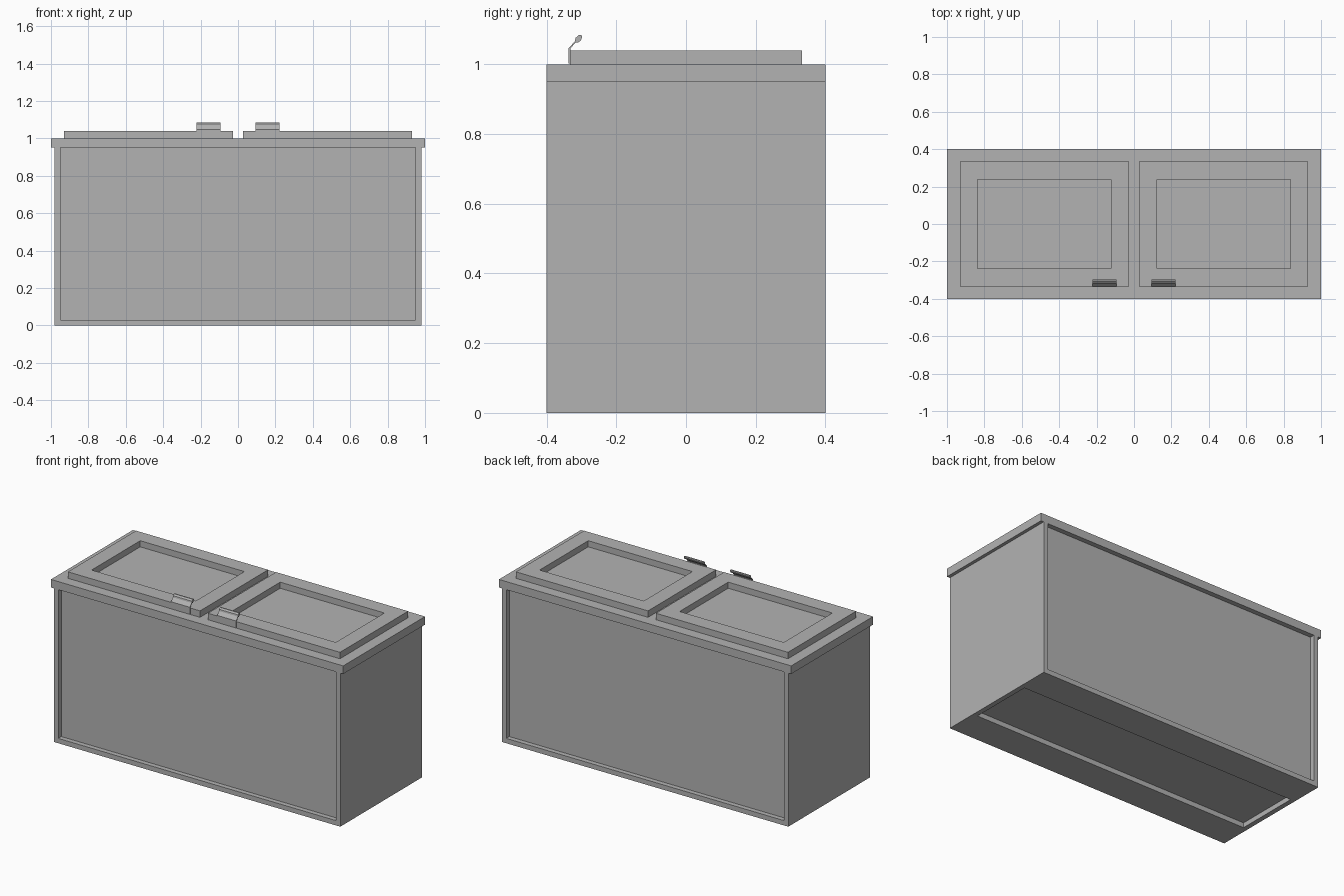
import bpy
import bmesh

cube = bpy.data.objects.get("Cube")
if cube:
    bpy.data.objects.remove(cube, do_unlink=True)

grey = bpy.data.materials.new("plain grey")
grey.use_nodes = True
grey.diffuse_color = (0.45, 0.45, 0.45, 1)
grey.node_tree.nodes["Principled BSDF"].inputs["Base Color"].default_value = grey.diffuse_color


def finish(name, bm):
    bmesh.ops.recalc_face_normals(bm, faces=bm.faces)
    mesh = bpy.data.meshes.new(name)
    bm.to_mesh(mesh)
    bm.free()
    mesh.materials.append(grey)
    obj = bpy.data.objects.new(name, mesh)
    bpy.context.collection.objects.link(obj)
    return obj


def box_mesh(lo, hi):
    bm = bmesh.new()
    bmesh.ops.create_cube(bm, size=1)
    for v in bm.verts:
        v.co = [(a + b) / 2 + c * (b - a) for a, b, c in zip(lo, hi, v.co)]
    return bm


def box(name, lo, hi):
    return finish(name, box_mesh(lo, hi))


def panel_door(name, lo, hi, border, depth):
    # Slab with a sunken centre panel in its top face
    bm = box_mesh(lo, hi)
    bm.normal_update()
    top = max(bm.faces, key=lambda f: f.calc_center_median().z)
    bmesh.ops.inset_region(bm, faces=[top], thickness=border)
    # A second, zero-width ring becomes the recess wall
    walls = bmesh.ops.extrude_face_region(bm, geom=[top])
    sunk = [g for g in walls["geom"] if isinstance(g, bmesh.types.BMVert)]
    bmesh.ops.translate(bm, verts=sunk, vec=(0, 0, -depth))
    if top.is_valid:
        bmesh.ops.delete(bm, geom=[top], context='FACES_ONLY')
    return finish(name, bm)


def extrude_profile(name, points, x0, x1):
    # Side profile in (y, z), swept along x
    bm = bmesh.new()
    face = bm.faces.new([bm.verts.new((x0, y, z)) for y, z in points])
    sweep = bmesh.ops.extrude_face_region(bm, geom=[face])
    verts = [g for g in sweep["geom"] if isinstance(g, bmesh.types.BMVert)]
    bmesh.ops.translate(bm, verts=verts, vec=(x1 - x0, 0, 0))
    return finish(name, bm)


# Cabinet: recessed core, end panels, bottom rails and top slab
box("cabinet_core", (-0.95, -0.37, 0.03), (0.95, 0.37, 0.95))
box("top_slab", (-1, -0.4, 0.95), (1, 0.4, 1))
for side, s in (("left", 1), ("right", -1)):
    xs = sorted((s * 0.95, s * 0.98))
    box(side + "_end_panel", (xs[0], -0.4, 0), (xs[1], 0.4, 0.95))
for side, s in (("front", -1), ("back", 1)):
    ys = sorted((s * 0.2, s * 0.4))
    box(side + "_bottom_rail", (-0.95, ys[0], 0), (0.95, ys[1], 0.03))

# Handle: thin upright plate, bent back to a rounded grip
handle = [(-0.331, 1.002), (-0.337, 1.002), (-0.337, 1.046), (-0.319, 1.066),
          (-0.317, 1.076), (-0.308, 1.084), (-0.300, 1.084), (-0.298, 1.078),
          (-0.302, 1.068), (-0.311, 1.062), (-0.317, 1.063), (-0.331, 1.046)]

# Paired doors and handles
for side, s in (("left", 1), ("right", -1)):
    xs = sorted((s * 0.027, s * 0.931))
    panel_door(side + "_door", (xs[0], -0.333, 1), (xs[1], 0.333, 1.04), 0.135, 0.038)
    xs = sorted((s * 0.093, s * 0.223))
    extrude_profile(side + "_handle", handle, *xs)
